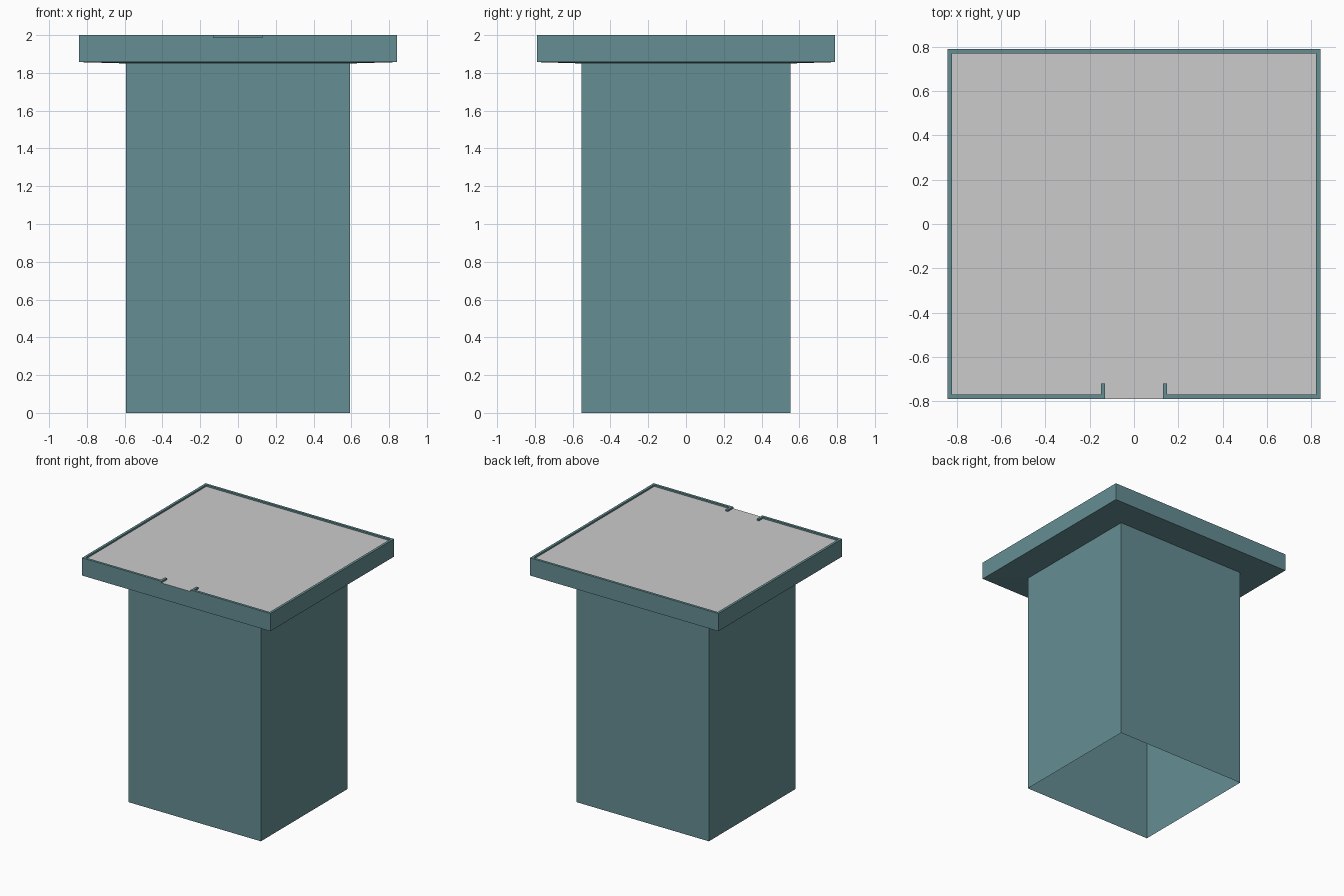
import bpy, bmesh

if "Cube" in bpy.data.objects:
    bpy.data.objects.remove(bpy.data.objects["Cube"])

teal = bpy.data.materials.new("dark_teal")
teal.diffuse_color = (0.13, 0.27, 0.29, 1)
teal.use_nodes = True
teal.node_tree.nodes["Principled BSDF"].inputs["Base Color"].default_value = teal.diffuse_color


def finish(name, bm, mat=None):
    bmesh.ops.remove_doubles(bm, verts=bm.verts, dist=1e-5)
    bm.normal_update()
    me = bpy.data.meshes.new(name)
    bm.to_mesh(me)
    bm.free()
    ob = bpy.data.objects.new(name, me)
    bpy.context.collection.objects.link(ob)
    if mat:
        me.materials.append(mat)
    return ob


def ring(bm, hx, hy, z):
    return [bm.verts.new((sx * hx, sy * hy, z))
            for sx, sy in ((-1, -1), (1, -1), (1, 1), (-1, 1))]


def stacked_shell(name, sections, mat):
    """Open rectangular shell skinned through (half x, half y, z) sections."""
    bm = bmesh.new()
    rings = [ring(bm, *s) for s in sections]
    for a, b in zip(rings, rings[1:]):
        for i in range(4):
            j = (i + 1) % 4
            bm.faces.new((a[i], a[j], b[j], b[i]))
    return finish(name, bm, mat)


CX, CY = 0.592, 0.553      # column half size
TX, TY = 0.843, 0.79       # top half size
PANEL_Z, TOP = 1.987, 2.0
W = 0.02                   # rim width
GAP, RETURN_Y = 0.13, -0.72

# Hollow column, open at the bottom
stacked_shell("column", [(CX, CY, 0), (CX, CY, 1.85)], teal)

# Overhanging top: slightly sloped underside and vertical edge
stacked_shell("top_tray", [(CX, CY, 1.85), (TX, TY, 1.857), (TX, TY, PANEL_Z)], teal)

# Grey recessed panel
bm = bmesh.new()
bm.faces.new(ring(bm, TX, TY, PANEL_Z))
finish("top_panel", bm)

# Raised rim, with a front gap flanked by short inward returns
half = [(GAP, -TY), (TX, -TY), (TX, TY), (0, TY), (0, TY - W), (TX - W, TY - W),
        (TX - W, -TY + W), (GAP + W, -TY + W), (GAP + W, RETURN_Y), (GAP, RETURN_Y)]
bm = bmesh.new()
low = [bm.verts.new((x, y, PANEL_Z)) for x, y in half]
high = [bm.verts.new((x, y, TOP)) for x, y in half]
bm.faces.new(high)
for i in range(len(half)):
    if i == 3:             # leave the mirror seam open
        continue
    j = (i + 1) % len(half)
    bm.faces.new((low[i], low[j], high[j], high[i]))
rim = finish("raised_rim", bm, teal)
rim.modifiers.new("mirror", 'MIRROR').use_axis[0] = True
